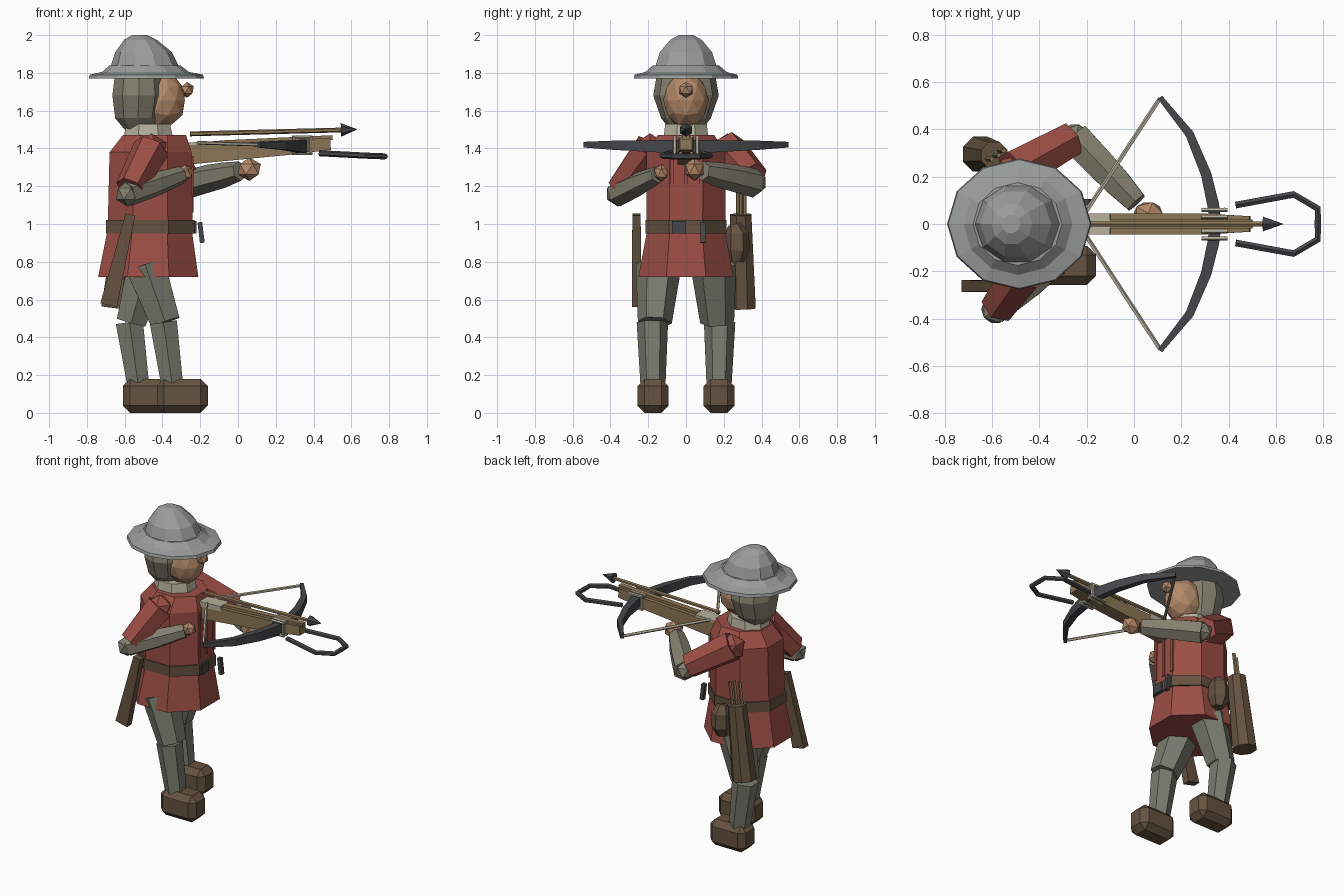
import bpy, bmesh, math
from mathutils import Vector, Matrix

if "Cube" in bpy.data.objects:
    bpy.data.objects.remove(bpy.data.objects["Cube"])


def material(name, rgb):
    m = bpy.data.materials.new(name)
    m.diffuse_color = (*rgb, 1)
    m.use_nodes = True
    m.node_tree.nodes["Principled BSDF"].inputs["Base Color"].default_value = m.diffuse_color
    return m


RED = material("red_cloth", (0.33, 0.075, 0.06))
BROWN = material("leather", (0.13, 0.085, 0.05))
WOOD = material("wood", (0.26, 0.18, 0.09))
MAIL = material("padded_cloth", (0.23, 0.215, 0.16))
PALE = material("pale_cord", (0.48, 0.44, 0.34))
DARK = material("dark_iron", (0.06, 0.062, 0.068))
SKIN = material("skin", (0.45, 0.25, 0.14))
HOSE = material("hose", (0.19, 0.2, 0.155))
STEEL = material("steel", (0.32, 0.34, 0.33))


def finish(name, bm, mat):
    bmesh.ops.recalc_face_normals(bm, faces=bm.faces)
    me = bpy.data.meshes.new(name)
    bm.to_mesh(me)
    bm.free()
    me.materials.append(mat)
    ob = bpy.data.objects.new(name, me)
    bpy.context.collection.objects.link(ob)
    return ob


def sweep(name, stations, sides, mat, axis=None, turn=0.5):
    """Capped loft through (point, half width, half height) with flats facing outward."""
    pts = [Vector(s[0]) for s in stations]
    whole = Vector(axis) if axis else pts[-1] - pts[0]
    ref = Vector((0, 1, 0)) if abs(whole.normalized().z) > 0.8 else Vector((0, 0, 1))
    bm, rings = bmesh.new(), []
    for i, (p, s) in enumerate(zip(pts, stations)):
        t = Vector(axis) if axis else pts[min(i + 1, len(pts) - 1)] - pts[max(i - 1, 0)]
        t.normalize()
        u = ref.cross(t).normalized()
        v = t.cross(u)
        k = 1 / math.cos(math.pi / sides) if turn else 1
        ring = []
        for j in range(sides):
            a = 2 * math.pi * (j + turn) / sides
            ring.append(bm.verts.new(p + u * s[1] * k * math.cos(a) + v * s[2] * k * math.sin(a)))
        rings.append(ring)
    for a, b in zip(rings, rings[1:]):
        for j in range(sides):
            n = (j + 1) % sides
            bm.faces.new((a[j], a[n], b[n], b[j]))
    bm.faces.new(rings[0])
    bm.faces.new(rings[-1])
    return finish(name, bm, mat)


def limb(name, pts, radii, sides, mat):
    return sweep(name, [(p, r, r) for p, r in zip(pts, radii)], sides, mat)


def ball(name, c, r, mat, sub=1):
    bm = bmesh.new()
    bmesh.ops.create_icosphere(bm, subdivisions=sub, radius=1,
                               matrix=Matrix.Translation(c) @ Matrix.Diagonal((*r, 1)))
    return finish(name, bm, mat)


def box(name, lo, hi, mat, bevel=0, tilt=0):
    lo, hi = Vector(lo), Vector(hi)
    bm = bmesh.new()
    bmesh.ops.create_cube(bm, size=1, matrix=Matrix.Translation((lo + hi) / 2)
                          @ Matrix.Rotation(tilt, 4, 'Y') @ Matrix.Diagonal((*(hi - lo), 1)))
    if bevel:
        bmesh.ops.bevel(bm, geom=bm.edges[:], offset=bevel, segments=1, affect='EDGES')
    return finish(name, bm, mat)


def stack(name, rows, sides, mat, turn=0.5):
    """Horizontal rings: (z, x min, x max, half depth)."""
    return sweep(name, [(((a + b) / 2, 0, z), (b - a) / 2, d) for z, a, b, d in rows],
                 sides, mat, (0, 0, 1), turn)


# Hat, head, hood
stack("hat_brim", [(1.77, -.79, -.18, .277), (1.79, -.785, -.185, .272), (1.805, -.72, -.26, .215),
                   (1.84, -.68, -.305, .175)], 12, STEEL, 0)
stack("hat_dome", [(1.83, -.675, -.31, .172), (1.91, -.65, -.35, .145), (1.975, -.603, -.43, .088),
                   (2.0, -.56, -.48, .04)], 10, STEEL, 0)
stack("hood", [(1.5, -.60, -.45, .08), (1.56, -.65, -.41, .125), (1.68, -.665, -.385, .165),
               (1.80, -.65, -.40, .145)], 10, MAIL)
ball("face", (-.405, 0, 1.655), (.13, .12, .15), SKIN, 2)
ball("nose", (-.27, 0, 1.71), (.04, .042, .042), SKIN)
stack("collar", [(1.44, -.61, -.34, .12), (1.53, -.59, -.36, .11)], 8, PALE)

# Tunic and belt
stack("tunic_body", [(.97, -.69, -.24, .208), (1.38, -.68, -.245, .208), (1.47, -.61, -.275, .15)], 8, RED)
stack("tunic_skirt", [(.72, -.74, -.21, .252), (.97, -.69, -.245, .205)], 8, RED)
stack("belt", [(.95, -.70, -.23, .215), (1.02, -.70, -.23, .215)], 8, BROWN)
box("buckle", (-.245, -.075, .95), (-.22, 0, 1.015), DARK)
box("belt_hook", (-.208, .078, .90), (-.183, .105, 1.01), DARK, tilt=-.12)
for y in (-.075, 0, .08):
    box("tunic_fold", (-.255, y - .01, 1.06), (-.235, y + .01, 1.36), RED)

# Legs and boots, one foot forward
for side, y, hip, knee, ankle, toe in (("right", -1, -.49, -.385, -.35, -.16),
                                       ("left", 1, -.48, -.565, -.53, -.34)):
    limb(side + "_thigh", [(hip, y * .145, .78), (knee, y * .165, .48)], [.105, .078], 6, HOSE)
    limb(side + "_shin", [(knee - .01, y * .178, .48), (ankle, y * .175, .16)], [.072, .058], 6, HOSE)
    box(side + "_boot", (toe - .27, y * .175 - .082, 0), (toe, y * .175 + .082, .18), BROWN, .038)

# Arms
limb("right_sleeve", [(-.46, -.19, 1.40), (-.57, -.345, 1.19)], [.085, .07], 6, RED)
limb("right_forearm", [(-.585, -.36, 1.16), (-.44, -.255, 1.21), (-.30, -.15, 1.26)],
     [.06, .056, .04], 6, MAIL)
ball("right_elbow", (-.585, -.36, 1.16), (.068,) * 3, MAIL)
ball("right_hand", (-.28, -.13, 1.27), (.045,) * 3, SKIN)
limb("left_sleeve", [(-.51, .22, 1.40), (-.27, .355, 1.25)], [.085, .07], 6, RED)
limb("left_forearm", [(-.25, .365, 1.215), (-.16, .27, 1.24), (-.07, .175, 1.26), (.01, .09, 1.28)],
     [.066, .064, .058, .045], 6, MAIL)
ball("left_elbow", (-.25, .365, 1.22), (.065,) * 3, MAIL)
ball("left_hand", (.06, .045, 1.29), (.068, .055, .062), SKIN)
ball("right_shoulder", (-.46, -.19, 1.39), (.09,) * 3, RED)
ball("left_shoulder", (-.50, .22, 1.39), (.09,) * 3, RED)

# Crossbow stock, rail and nut
sweep("stock", [((-.28, 0, 1.365), .045, .052), ((.28, 0, 1.405), .045, .038), ((.49, 0, 1.425), .033, .032)],
      4, WOOD, (1, 0, .06))
sweep("rail", [((-.1, 0, 1.43), .02, .012), ((.5, 0, 1.458), .018, .012)], 4, WOOD)
box("nut", (-.28, -.045, 1.40), (-.10, .045, 1.435), PALE, tilt=-.05)

# Bow, string and lashings, both sides
for s in (-1, 1):
    bow = [(.345, 0, 1.41), (.335, .08, 1.41), (.305, .21, 1.413), (.235, .38, 1.417), (.11, .535, 1.42)]
    size = [(.025, .034), (.025, .034), (.022, .03), (.018, .024), (.011, .015)]
    sweep("bow_limb", [((x, s * y, z), *r) for (x, y, z), r in zip(bow, size)], 4, DARK)
    limb("string", [(.11, s * .53, 1.42), (-.21, s * .04, 1.43)], [.008, .008], 5, PALE)
    for y in (.03, .06):
        for z in (1.375, 1.46):
            limb("lashing", [(.285, s * y, z), (.395, s * y, z)], [.008, .008], 5, PALE)
        for x in (.295, .385):
            limb("lashing_post", [(x, s * y, 1.37), (x, s * y, 1.465)], [.008, .008], 5, PALE)
    # Stirrup half
    limb("stirrup", [(.43, s * .08, 1.375), (.675, s * .125, 1.362), (.777, s * .065, 1.358), (.777, 0, 1.358)],
         [.014] * 4, 6, DARK)

# Loaded bolt
limb("bolt_shaft", [(-.255, 0, 1.477), (.56, 0, 1.498)], [.011, .011], 6, WOOD)
limb("bolt_head", [(.545, 0, 1.498), (.63, 0, 1.501)], [.031, .001], 6, DARK)

# Quiver with bolts, pouch and scabbard
limb("quiver", [(-.65, .295, .555), (-.59, .29, 1.05)], [.074, .056], 8, BROWN)
for dx, y in ((-.025, .275), (.005, .29), (.025, .31)):
    limb("quiver_bolt", [(-.60 + dx, y, 1.0), (-.575 + dx, y, 1.2)], [.009, .009], 5, WOOD)
limb("pouch", [(-.46, .265, .80), (-.46, .27, .86), (-.46, .27, .95), (-.46, .255, 1.0)],
     [.035, .058, .055, .03], 6, BROWN)
sweep("scabbard", [((-.685, -.262, .57), .045, .025), ((-.57, -.262, 1.05), .026, .022)], 4, BROWN)
